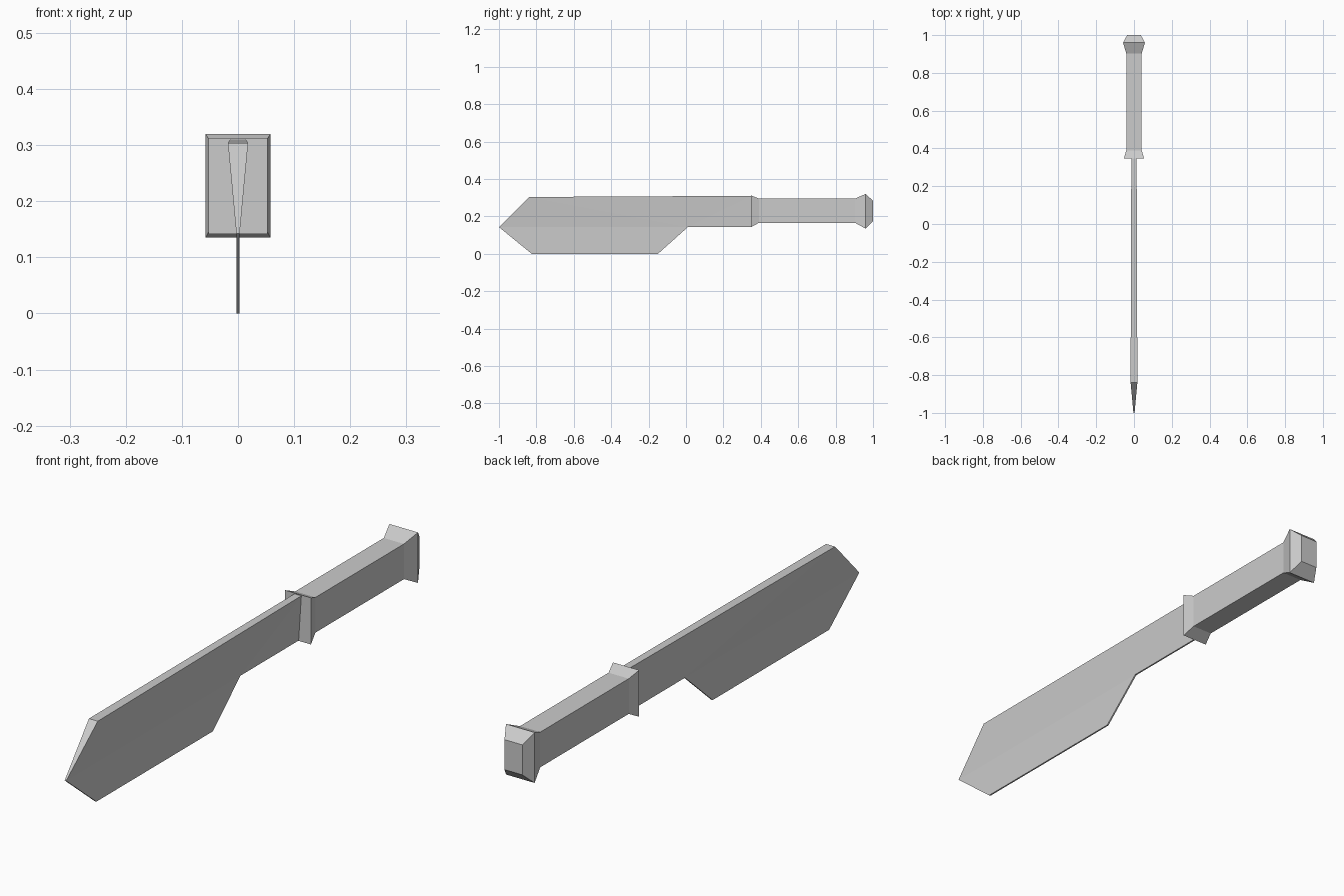
import bpy, bmesh

if "Cube" in bpy.data.objects:
    bpy.data.objects.remove(bpy.data.objects["Cube"])


def make_object(name, bm):
    bmesh.ops.recalc_face_normals(bm, faces=bm.faces)
    mesh = bpy.data.meshes.new(name)
    bm.to_mesh(mesh)
    bm.free()
    obj = bpy.data.objects.new(name, mesh)
    bpy.context.collection.objects.link(obj)
    return obj


def loft(name, sections):
    """Rectangular sections (y, half width, z low, z high) joined along y."""
    bm = bmesh.new()
    rings = [[bm.verts.new((x, y, z)) for x, z in
              ((-w, lo), (w, lo), (w, hi), (-w, hi))]
             for y, w, lo, hi in sections]
    for a, b in zip(rings, rings[1:]):
        for i in range(4):
            j = (i + 1) % 4
            bm.faces.new((a[i], a[j], b[j], b[i]))
    bm.faces.new(rings[0])
    bm.faces.new(rings[-1])
    return make_object(name, bm)


# Blade: outline points (y, z, half thickness), thick spine and thin edge
outline = [(-1.0, 0.143, 0.003), (-0.838, 0.304, 0.018), (0.35, 0.31, 0.014),
           (0.35, 0.143, 0.003), (0.01, 0.143, 0.003),
           (-0.15, 0.0, 0.003), (-0.825, 0.0, 0.003)]
bm = bmesh.new()
left = [bm.verts.new((-t, y, z)) for y, z, t in outline]
right = [bm.verts.new((t, y, z)) for y, z, t in outline]
for side in (left, right):
    # bevelled upper flat and thin lower cutting flat
    for ids in ((0, 1, 4), (1, 2, 4), (2, 3, 4), (0, 4, 5, 6)):
        bm.faces.new([side[i] for i in ids])
for i in range(len(outline)):
    j = (i + 1) % len(outline)
    bm.faces.new((left[i], left[j], right[j], right[i]))
make_object("blade", bm)

# Handle: flared guard, straight grip and chamfered pommel
loft("handle", [(0.347, 0.053, 0.142, 0.313), (0.39, 0.041, 0.166, 0.295),
                (0.903, 0.041, 0.166, 0.295), (0.96, 0.058, 0.135, 0.32),
                (1.0, 0.036, 0.174, 0.284)])
